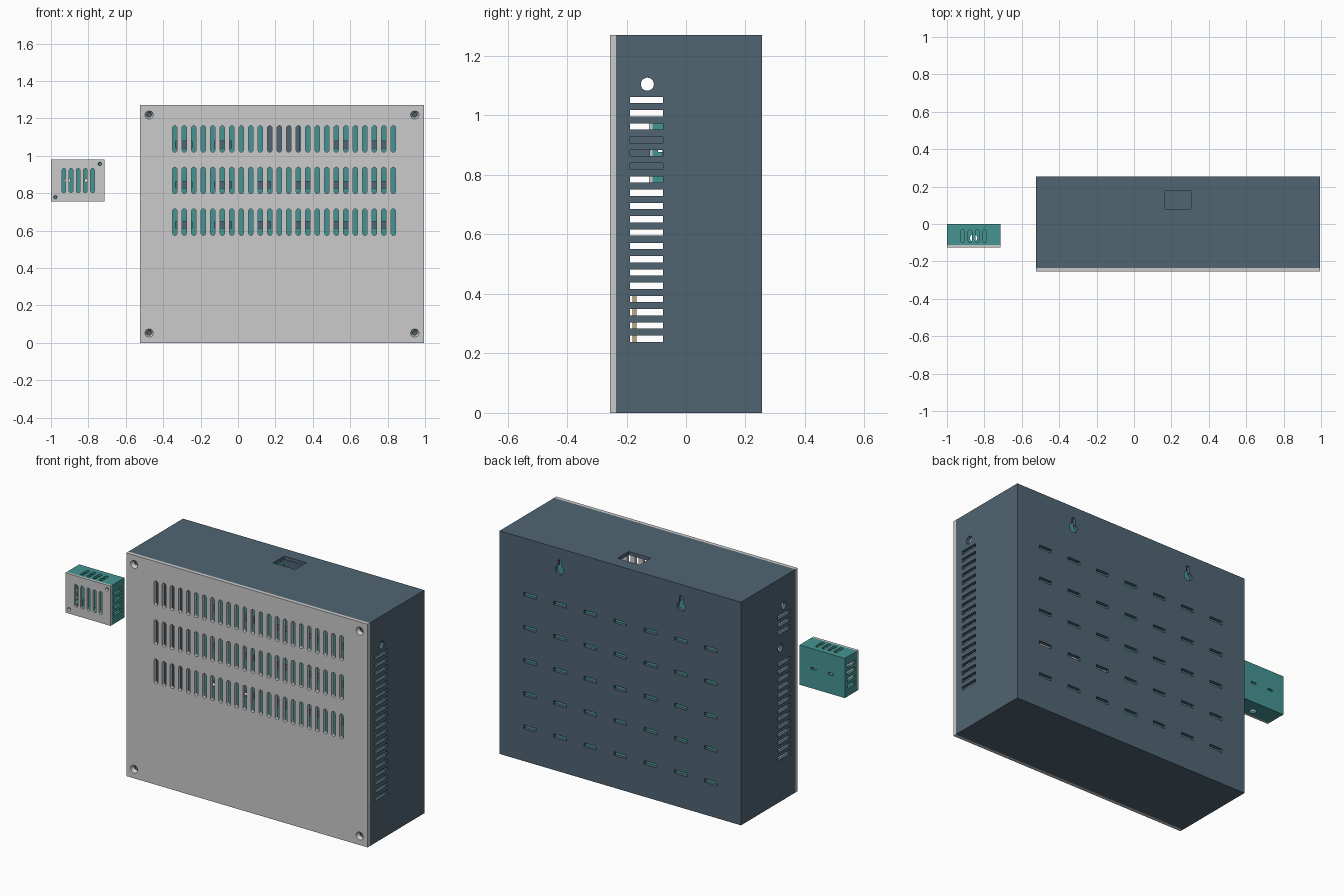
import bpy, bmesh, math

if "Cube" in bpy.data.objects:
    bpy.data.objects.remove(bpy.data.objects["Cube"])


def material(name, rgb):
    m = bpy.data.materials.new(name)
    m.diffuse_color = (*rgb, 1)
    m.use_nodes = True
    m.node_tree.nodes["Principled BSDF"].inputs["Base Color"].default_value = m.diffuse_color
    return m


BLUE = material("slate_blue", (0.08, 0.13, 0.17))
TEAL = material("teal", (0.06, 0.30, 0.29))
TAN = material("tan", (0.50, 0.38, 0.18))


# 2D outlines
def rect(u, v, w, h):
    return [(u + a * w / 2, v + b * h / 2) for a, b in ((-1, -1), (1, -1), (1, 1), (-1, 1))]


def circle(u, v, r, n=20):
    return [(u + r * math.cos(2 * math.pi * i / n), v + r * math.sin(2 * math.pi * i / n)) for i in range(n)]


def slot(u, v, w, h, n=6):
    r, d = w / 2, h / 2 - w / 2
    arc = [math.pi * i / n for i in range(n + 1)]
    return ([(u + r * math.cos(a), v + d + r * math.sin(a)) for a in arc] +
            [(u - r * math.cos(a), v - d - r * math.sin(a)) for a in arc])


def keyhole(u, v, r=0.026, s=0.011, h=0.05):
    a0 = math.asin(s / r)
    start, sweep = math.pi / 2 + a0, 2 * math.pi - 2 * a0
    big = [(u + r * math.cos(start + sweep * i / 16), v + r * math.sin(start + sweep * i / 16)) for i in range(17)]
    tip = [(u + s * math.cos(math.pi * i / 6), v + h + s * math.sin(math.pi * i / 6)) for i in range(7)]
    return big + tip


def build(name, prisms, mat=None):
    """Make one object from prisms: (axis, outline, start, end, optional end scale)."""
    bm = bmesh.new()
    for axis, pts, a, b, *taper in prisms:
        k = taper[0] if taper else 1
        cu, cv = (sum(p[i] for p in pts) / len(pts) for i in (0, 1))
        rings = []
        for w, s in ((a, 1), (b, k)):
            ring = []
            for u, v in pts:
                u, v = cu + (u - cu) * s, cv + (v - cv) * s
                ring.append(bm.verts.new({'x': (w, u, v), 'y': (u, w, v), 'z': (u, v, w)}[axis]))
            rings.append(ring)
        n = len(pts)
        bm.faces.new(rings[0])
        bm.faces.new(rings[1][::-1])
        for i in range(n):
            j = (i + 1) % n
            bm.faces.new((rings[0][j], rings[0][i], rings[1][i], rings[1][j]))
    bmesh.ops.recalc_face_normals(bm, faces=bm.faces)
    me = bpy.data.meshes.new(name)
    bm.to_mesh(me)
    bm.free()
    ob = bpy.data.objects.new(name, me)
    bpy.context.collection.objects.link(ob)
    if mat:
        me.materials.append(mat)
    return ob


def cut(ob, prisms):
    cutter = build("cutter", prisms)
    cutter.hide_render = True
    mod = ob.modifiers.new("cut", 'BOOLEAN')
    mod.operation, mod.solver, mod.object = 'DIFFERENCE', 'EXACT', cutter
    bpy.context.view_layer.objects.active = ob
    bpy.ops.object.modifier_apply(modifier=mod.name)
    bpy.data.objects.remove(cutter)


CX, CZ = 0.235, 0.635
W, H, T = 1.52, 1.27, 0.02

# main case: open-fronted shell
case = build("main_case", [('y', rect(CX, CZ, W, H), -0.235, 0.255)], BLUE)
cut(case, [('y', rect(CX, CZ, W - 2 * T, H - 2 * T), -0.3, 0.235)])
holes = []
L, R = CX - W / 2, CX + W / 2
# side vents; the left side leaves room for the sensor cable hole
for i in range(19):
    s = rect(-0.133, 1.052 - i * 0.0446, 0.11, 0.021)
    holes.append(('x', s, R - 0.04, R + 0.04))
    if i not in (3, 4, 5):
        holes.append(('x', s, L - 0.04, L + 0.04))
for x in (L, R):
    holes.append(('x', circle(-0.13, 1.105, 0.022), x - 0.04, x + 0.04))
holes.append(('x', circle(-0.10, 0.873, 0.022), L - 0.04, L + 0.04))
# back slots and hanging keyholes
for i in range(7):
    for j in range(5):
        holes.append(('y', rect(CX + (i - 3) * 0.19, 0.951 - j * 0.189, 0.08, 0.021), 0.22, 0.28))
for sx in (-1, 1):
    holes.append(('y', keyhole(CX + sx * 0.383, 1.145), 0.22, 0.28))
# cable opening in the top
holes.append(('z', rect(CX, 0.13, 0.14, 0.10), 1.2, 1.3))
cut(case, holes)

# corner posts behind the lid screws
corners = [(CX + sx * 0.71, CZ + sz * 0.583) for sx in (-1, 1) for sz in (-1, 1)]
posts = build("screw_posts", [('y', rect(x, z, 0.065, 0.068), -0.235, 0.237) for x, z in corners], BLUE)
cut(posts, [('y', circle(x, z, 0.010), -0.3, -0.12) for x, z in corners])

# main lid with three vent rows and countersunk screw holes
lid = build("main_lid", [('y', rect(CX, CZ, W, H), -0.255, -0.235)])
holes = [('y', slot(-0.338 + i * 0.0508, z, 0.024, 0.142), -0.3, -0.2)
         for i in range(24) for z in (1.09, 0.868, 0.645)]
holes += [('y', circle(x, z, 0.023), -0.256, -0.234, 0.5) for x, z in corners]
cut(lid, holes)

# inner mounting plate with slots, notched under the cable opening
plate = build("mounting_plate", [('y', rect(CX, 0.65, 1.34, 1.12), 0.195, 0.21)], TEAL)
holes = [('y', rect(CX + (i - 2.5) * 0.21, 1.06 - j * 0.215, 0.09, 0.035), 0.15, 0.25)
         for i in range(6) for j in range(5) if not (j == 0 and i in (2, 3))]
holes.append(('y', rect(CX + 0.005, 1.12, 0.18, 0.26), 0.15, 0.25))
cut(plate, holes)

# small board behind the lid
build("control_board", [('y', rect(CX, 0.30, 0.35, 0.20), -0.18, -0.166)], TAN)

# small sensor box
SX, SZ, SW, SH, ST = -0.8575, 0.867, 0.285, 0.226, 0.013
box = build("sensor_case", [('y', rect(SX, SZ, SW, SH), -0.112, 0.0)], TEAL)
cut(box, [('y', rect(SX, SZ, SW - 2 * ST, SH - 2 * ST), -0.2, -ST)])
holes = [('z', slot(SX + (i - 1.5) * 0.039, -0.065, 0.02, 0.068), 0.95, 1.0) for i in range(4)]
for x in (SX - SW / 2, SX + SW / 2):
    holes += [('x', rect(-0.06, SZ + (i - 1.5) * 0.039, 0.068, 0.02), x - 0.03, x + 0.03) for i in range(4)]
holes += [('y', rect(SX + s * 0.055, SZ, 0.03, 0.012), -0.03, 0.03) for s in (-1, 1)]
holes.append(('z', circle(SX, -0.075, 0.02), 0.73, 0.78))
cut(box, holes)

# sensor box posts and lid, screwed at two opposite corners
pair = [(SX + s * 0.119, SZ + s * 0.089) for s in (-1, 1)]
pegs = build("sensor_posts", [('y', rect(x, z, 0.034, 0.034), -0.112, -0.012) for x, z in pair], TEAL)
cut(pegs, [('y', circle(x, z, 0.006, 12), -0.2, -0.06) for x, z in pair])
slid = build("sensor_lid", [('y', rect(SX, SZ, SW, SH), -0.125, -0.112)])
holes = [('y', slot(SX + 0.003 + (i - 2) * 0.0385, SZ, 0.02, 0.13), -0.2, -0.1) for i in range(5)]
holes += [('y', circle(x, z, 0.010, 14), -0.126, -0.111, 0.7) for x, z in pair]
cut(slid, holes)
